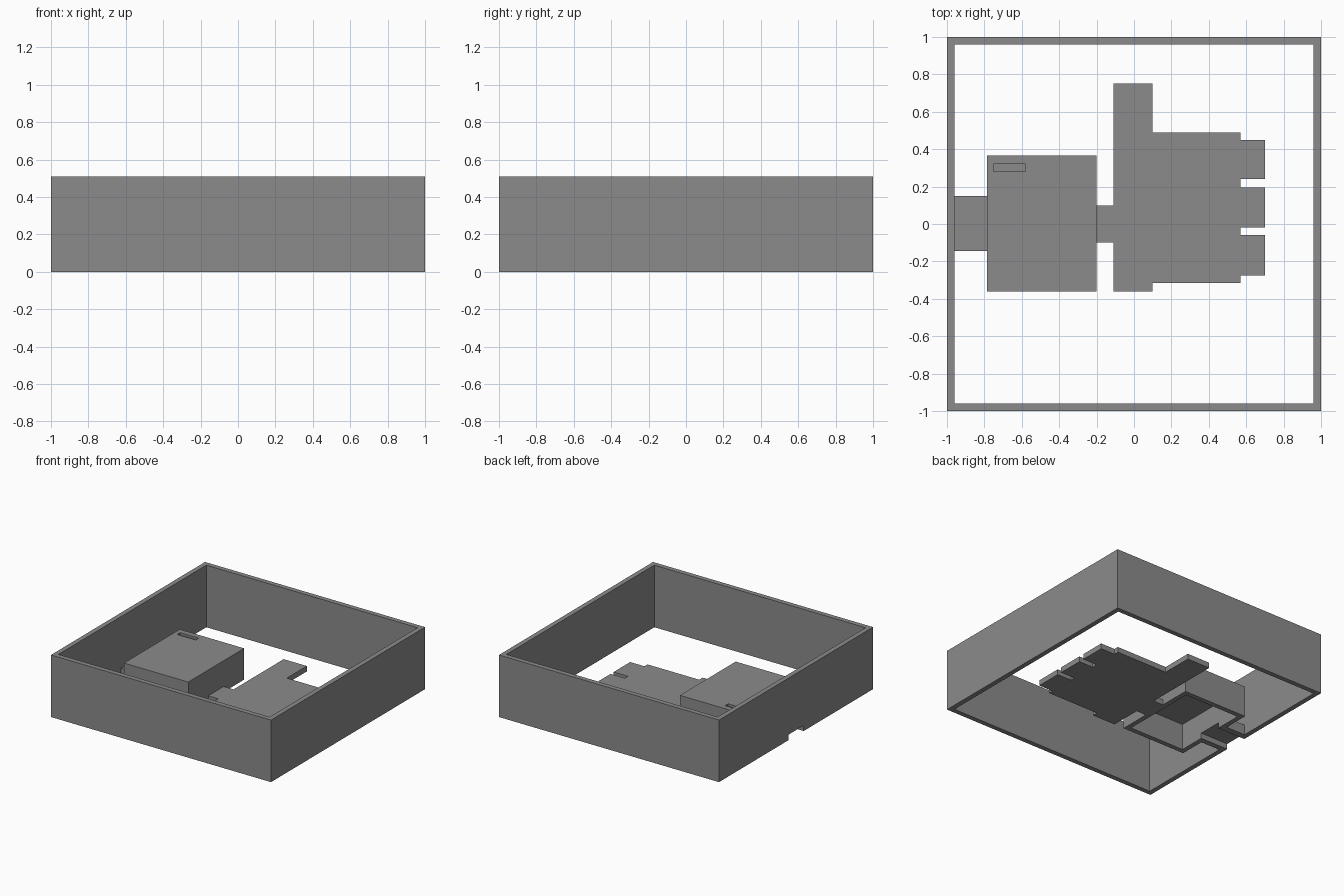
import bpy
import bmesh

default_cube = bpy.data.objects.get("Cube")
if default_cube:
    bpy.data.objects.remove(default_cube, do_unlink=True)

GREY = (0.26, 0.26, 0.26, 1.0)
material = bpy.data.materials.new("plain grey")
material.use_nodes = True
material.diffuse_color = GREY
material.node_tree.nodes["Principled BSDF"].inputs["Base Color"].default_value = GREY

WALL = 0.04      # shell thickness
PLATE = 0.045    # base plate thickness
HALF_GAP = 0.1   # half width of the passage


def prism(name, outline, bottom, top):
    """Extrude a flat outline straight up."""
    bm = bmesh.new()
    face = bm.faces.new([bm.verts.new((x, y, bottom)) for x, y in outline])
    extruded = bmesh.ops.extrude_face_region(bm, geom=[face])["geom"]
    for item in extruded:
        if isinstance(item, bmesh.types.BMVert):
            item.co.z = top
    bmesh.ops.recalc_face_normals(bm, faces=bm.faces)
    mesh = bpy.data.meshes.new(name)
    bm.to_mesh(mesh)
    bm.free()
    mesh.materials.append(material)
    obj = bpy.data.objects.new(name, mesh)
    bpy.context.collection.objects.link(obj)
    return obj


def block(name, x0, x1, y0, y1, z0, z1):
    return prism(name, [(x0, y0), (x1, y0), (x1, y1), (x0, y1)], z0, z1)


def cut(target, *bounds):
    """Remove a rectangular volume from a part."""
    cutter = block("cutter", *bounds)
    cutter.hide_render = True
    modifier = target.modifiers.new("cut", "BOOLEAN")
    modifier.operation = "DIFFERENCE"
    modifier.solver = "EXACT"
    modifier.object = cutter
    bpy.context.view_layer.objects.active = target
    bpy.ops.object.modifier_apply(modifier=modifier.name)
    bpy.data.objects.remove(cutter, do_unlink=True)


# Tall square surround, open above and below, with a low doorway
inner = 1 - WALL
surround = block("surround_wall", -1, 1, -1, 1, 0, 0.51)
cut(surround, -inner, inner, -inner, inner, -0.1, 0.7)
cut(surround, -1.1, -0.9, -HALF_GAP, HALF_GAP, -0.1, PLATE)

# Hollow box, open below, with a shallow slot in its lid
left, right, front, back, lid = -0.785, -0.2, -0.36, 0.365, 0.257
box = block("hollow_box", left, right, front, back, 0, lid)
cut(box, left + WALL, right - WALL, front + WALL, back - WALL, -0.1, lid - WALL)
cut(box, left - 0.1, left + 0.06, -HALF_GAP, HALF_GAP, -0.1, PLATE)
cut(box, -0.75, -0.58, 0.28, 0.32, lid - 0.02, 0.3)

# Covered passage between the surround and the box
block("passage_roof", -inner, left, -HALF_GAP, HALF_GAP, PLATE, PLATE + WALL)
block("passage_front_rail", -inner, left, -0.145, -HALF_GAP, 0, PLATE + WALL)
block("passage_back_rail", -inner, left, HALF_GAP, 0.15, 0, PLATE + WALL)

# Base plate with a neck, a long tongue and three fingers
outline = [(right, -HALF_GAP), (-0.11, -HALF_GAP), (-0.11, front), (0.1, front),
           (0.1, -0.315), (0.57, -0.315)]
for low, high in [(-0.275, -0.06), (-0.02, 0.195), (0.24, 0.45)]:
    outline += [(0.57, low), (0.7, low), (0.7, high), (0.57, high)]
outline += [(0.57, 0.49), (0.1, 0.49), (0.1, 0.75), (-0.11, 0.75),
            (-0.11, HALF_GAP), (right, HALF_GAP)]
prism("base_plate", outline, 0, PLATE)
